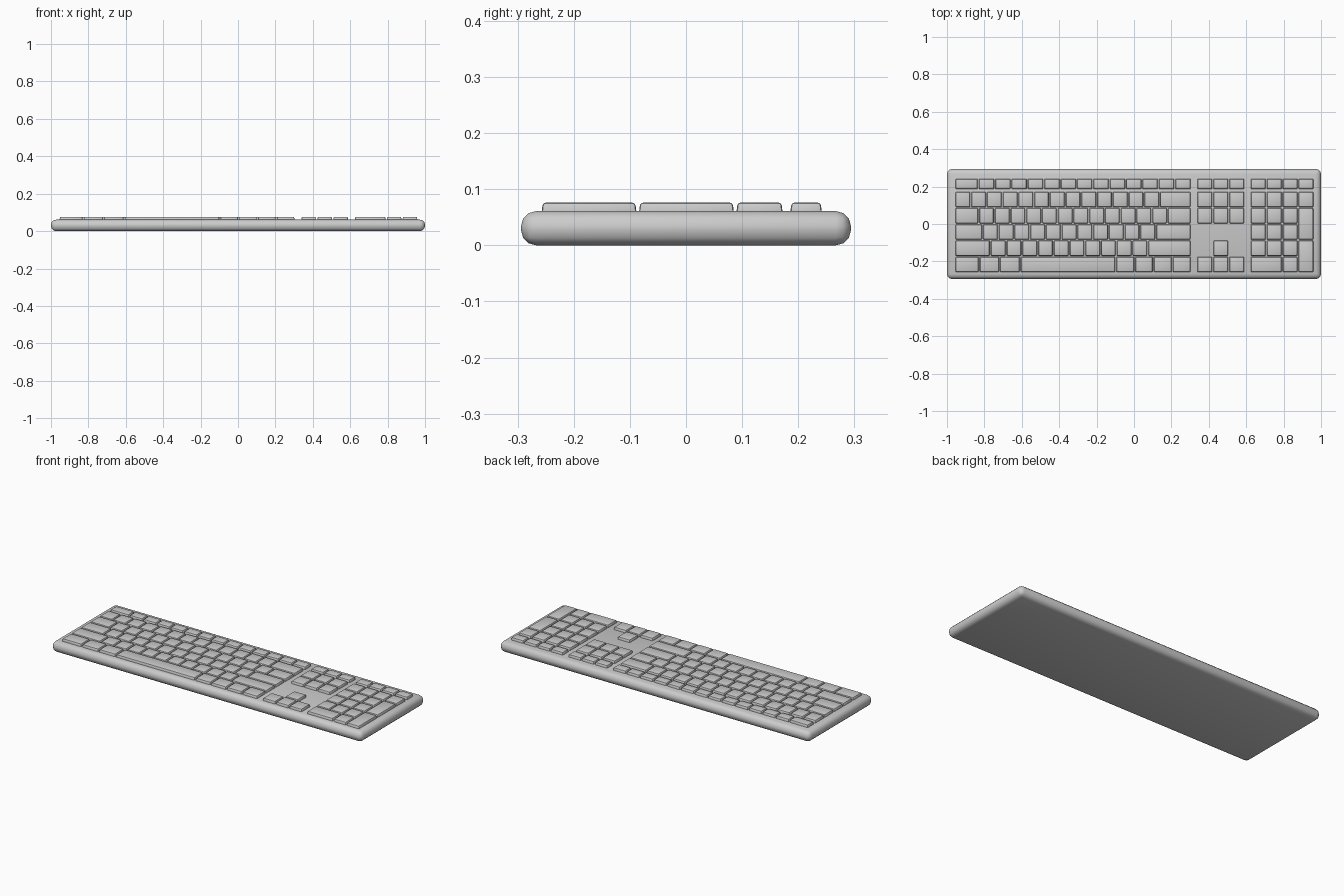
import bpy
import bmesh

if "Cube" in bpy.data.objects:
    bpy.data.objects.remove(bpy.data.objects["Cube"])

GAP = 0.004        # space between neighbouring keys
Z_LOW, Z_TOP = 0.052, 0.076
TAPER = 0.003
# (bottom, top) of each key row, function row first
ROWS = [(0.185, 0.243)] + [(0.089 - 0.0868 * i, 0.173 - 0.0868 * i) for i in range(5)]


def finish(obj, width, segments, angle):
    mod = obj.modifiers.new("rounding", "BEVEL")
    mod.width = width
    mod.segments = segments
    mod.limit_method = "ANGLE"
    bpy.ops.object.select_all(action="DESELECT")
    obj.select_set(True)
    bpy.context.view_layer.objects.active = obj
    bpy.ops.object.modifier_apply(modifier=mod.name)
    bpy.ops.object.shade_smooth_by_angle(angle=angle)


def add_key(bm, x0, x1, y0, y1):
    """One slightly tapered key block."""
    h = GAP / 2
    x0, x1 = x0 + h, x1 - h
    t = TAPER
    low = [(x0, y0), (x1, y0), (x1, y1), (x0, y1)]
    top = [(x0 + t, y0 + t), (x1 - t, y0 + t), (x1 - t, y1 - t), (x0 + t, y1 - t)]
    a = [bm.verts.new((x, y, Z_LOW)) for x, y in low]
    b = [bm.verts.new((x, y, Z_TOP)) for x, y in top]
    bm.faces.new(a[::-1])
    bm.faces.new(b)
    for i in range(4):
        j = (i + 1) % 4
        bm.faces.new((a[i], a[j], b[j], b[i]))


def key_block(name, x0, x1, rows, tall=()):
    """rows: {row index: key widths, negative = empty space}, fitted to x0..x1.
    tall: (left, right, lower row, upper row) for keys spanning two rows."""
    bm = bmesh.new()
    for r, widths in rows.items():
        unit = (x1 - x0) / sum(abs(w) for w in widths)
        x = x0
        for w in widths:
            step = abs(w) * unit
            if w > 0:
                add_key(bm, x, x + step, *ROWS[r])
            x += step
    for left, right, low, up in tall:
        add_key(bm, left, right, ROWS[low][0], ROWS[up][1])
    mesh = bpy.data.meshes.new(name)
    bm.to_mesh(mesh)
    bm.free()
    obj = bpy.data.objects.new(name, mesh)
    bpy.context.collection.objects.link(obj)
    finish(obj, 0.005, 2, 0.6)


# Case: slab with fully rounded edges
bpy.ops.mesh.primitive_cube_add(size=1, location=(0, 0, 0.0305))
case = bpy.context.object
case.name = "case"
case.scale = (2.0, 0.588, 0.061)
bpy.ops.object.transform_apply(location=True, scale=True)
finish(case, 0.027, 3, 0.7)

# Main typing keys
key_block("main_keys", -0.957, 0.305, {
    0: [1.42] + [1] * 13,
    1: [1] * 13 + [2],
    2: [1.5] + [1] * 12 + [1.5],
    3: [1.75] + [1] * 11 + [2.25],
    4: [2.25] + [1] * 10 + [2.75],
    5: [1.5, 1.27, 1.28, 5.95] + [1.17] * 4,
})

# Navigation and arrow keys
key_block("navigation_keys", 0.336, 0.592, {
    0: [1] * 3, 1: [1] * 3, 2: [1] * 3, 4: [-1, 1, -1], 5: [1] * 3,
})

# Number pad with two tall keys on its right edge
PX0, PX1 = 0.622, 0.962
col = PX1 - (PX1 - PX0) / 4
key_block("number_pad_keys", PX0, PX1, {
    0: [1] * 4, 1: [1] * 4, 2: [1, 1, 1, -1], 3: [1, 1, 1, -1],
    4: [1, 1, 1, -1], 5: [2, 1, -1],
}, tall=[(col, PX1, 3, 2), (col, PX1, 5, 4)])
